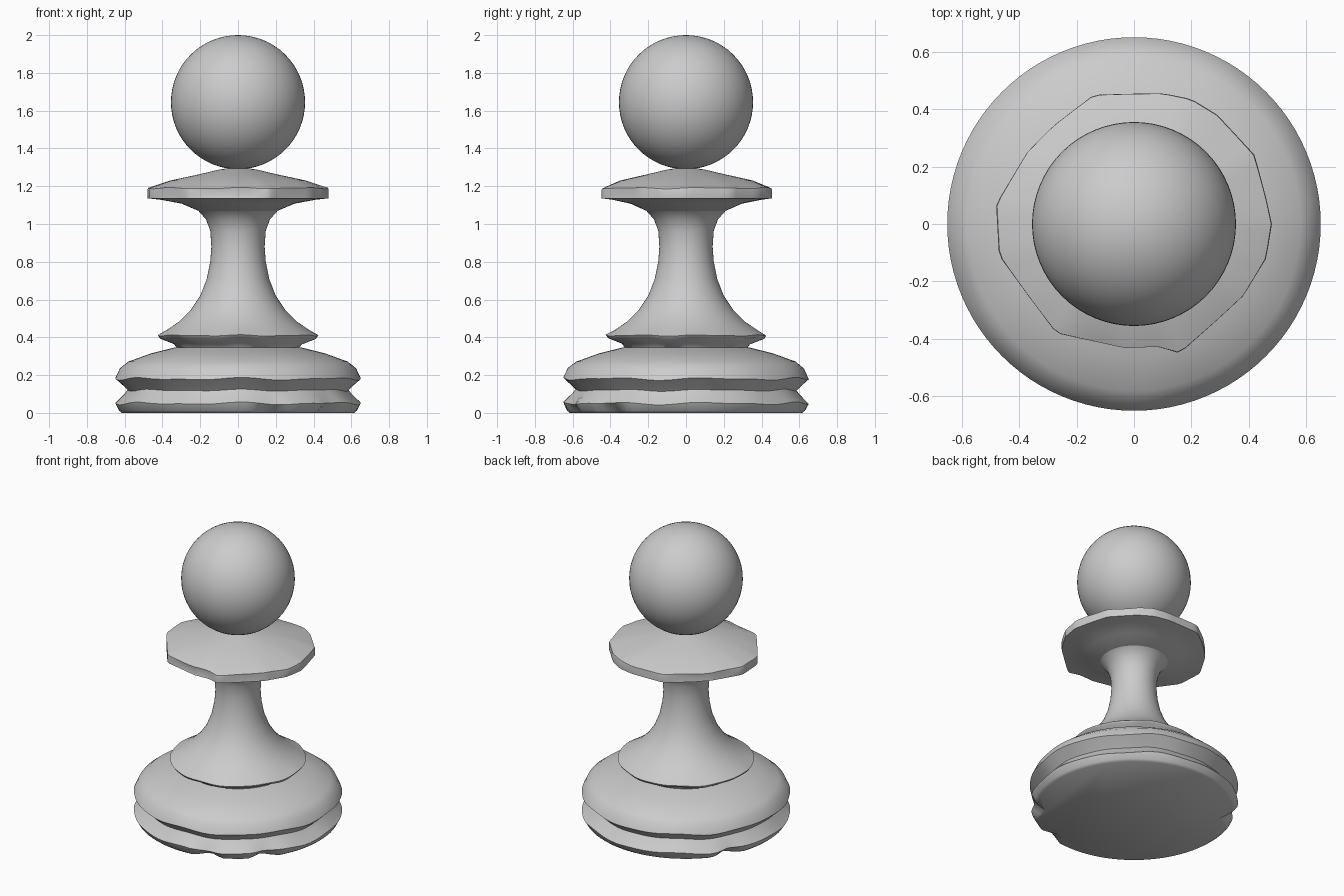
import bpy, bmesh, math
from mathutils import Vector
from mathutils.geometry import intersect_line_line_2d

old = bpy.data.objects.get("Cube")
if old:
    bpy.data.objects.remove(old)

grey = bpy.data.materials.new("plain grey")
grey.use_nodes = True
tone = (0.6, 0.6, 0.6, 1)
grey.diffuse_color = tone
grey.node_tree.nodes["Principled BSDF"].inputs["Base Color"].default_value = tone

SEGMENTS = 96

# Uneven rim of the collar, as seen from above
RIM = [Vector(p) for p in (
    (.48, 0), (.46, .09), (.42, .24), (.29, .38), (.2, .435), (.1, .455),
    (-.14, .45), (-.28, .34), (-.37, .25), (-.48, .07), (-.47, -.11),
    (-.3, -.34), (-.27, -.38), (-.12, -.41), (-.03, -.43), (.08, -.425),
    (.16, -.45), (.38, -.25), (.46, -.12))]


def rim_radius(angle):
    """Distance from the axis to the collar's rim."""
    ray = Vector((math.cos(angle), math.sin(angle)))
    for a, b in zip(RIM, RIM[1:] + RIM[:1]):
        hit = intersect_line_line_2d(Vector((0, 0)), ray, a, b)
        if hit:
            return hit.length
    return .47


def chip(angle):
    """Strength of the small chips in the foot, 0 to 1."""
    strength = 0
    for middle in (-73, -40, 150):
        gap = (math.degrees(angle) - middle + 180) % 360 - 180
        strength = max(strength, 1 - abs(gap) / 9)
    return strength


def ripple(angle):
    return .6 * math.sin(7 * angle) + .4 * math.sin(12 * angle + 1)


def finish(obj, angle):
    obj.data.materials.append(grey)
    bpy.ops.object.select_all(action='DESELECT')
    obj.select_set(True)
    bpy.context.view_layer.objects.active = obj
    bpy.ops.object.shade_smooth_by_angle(angle=math.radians(angle))


def turned(name, profile):
    """Lathe: each row is radius, height, rim share, ripple size, chip size."""
    bm = bmesh.new()
    rings = []
    for r, z, rim, wave, cut in profile:
        ring = []
        for i in range(SEGMENTS):
            a = math.tau * i / SEGMENTS
            radius = r + rim * (rim_radius(a) - r) - cut * chip(a)
            ring.append(bm.verts.new((radius * math.cos(a), radius * math.sin(a),
                                      z + wave * ripple(a))))
        rings.append(ring)
    for low, high in zip(rings, rings[1:]):
        for i in range(SEGMENTS):
            j = (i + 1) % SEGMENTS
            bm.faces.new((low[i], low[j], high[j], high[i]))
    bm.faces.new(rings[0][::-1])
    bm.faces.new(rings[-1])
    mesh = bpy.data.meshes.new(name)
    bm.to_mesh(mesh)
    bm.free()
    obj = bpy.data.objects.new(name, mesh)
    bpy.context.collection.objects.link(obj)
    finish(obj, 50)


# Foot with two rounded rings
turned("base", [
    (.615, 0, 0, 0, .07), (.63, .012, 0, 0, .07), (.65, .05, 0, .008, .03),
    (.6, .1, 0, .006, 0), (.585, .12, 0, .006, 0), (.605, .14, 0, .006, 0),
    (.65, .18, 0, .008, 0), (.625, .235, 0, .004, 0), (.58, .272, 0, 0, 0),
    (.46, .315, 0, 0, 0), (.34, .345, 0, 0, 0), (.3, .352, 0, 0, 0)])

# Flared skirt and slim waist
turned("stem", [
    (.325, .345, 0, 0, 0), (.34, .365, 0, .004, 0), (.415, .395, 0, .006, 0),
    (.425, .41, 0, .004, 0), (.375, .44, 0, 0, 0), (.31, .485, 0, 0, 0),
    (.25, .545, 0, 0, 0), (.2, .62, 0, 0, 0), (.165, .71, 0, 0, 0),
    (.147, .8, 0, 0, 0), (.141, .88, 0, 0, 0), (.147, .965, 0, 0, 0),
    (.17, 1.025, 0, 0, 0), (.21, 1.07, 0, 0, 0), (.28, 1.11, 0, 0, 0)])

# Uneven collar
turned("collar", [
    (.21, 1.07, 0, 0, 0), (.28, 1.108, .1, 0, 0), (.36, 1.128, .4, 0, 0),
    (.46, 1.136, .93, 0, 0), (.47, 1.145, 1, 0, 0), (.47, 1.18, 1, .005, 0),
    (.45, 1.19, .9, .004, 0), (.33, 1.23, .2, 0, 0), (.21, 1.262, 0, 0, 0),
    (.1, 1.288, 0, 0, 0), (.05, 1.296, 0, 0, 0)])

# Round head
bpy.ops.mesh.primitive_uv_sphere_add(segments=64, ring_count=32, radius=.355,
                                     location=(0, 0, 1.645))
head = bpy.context.object
head.name = "head"
finish(head, 60)
